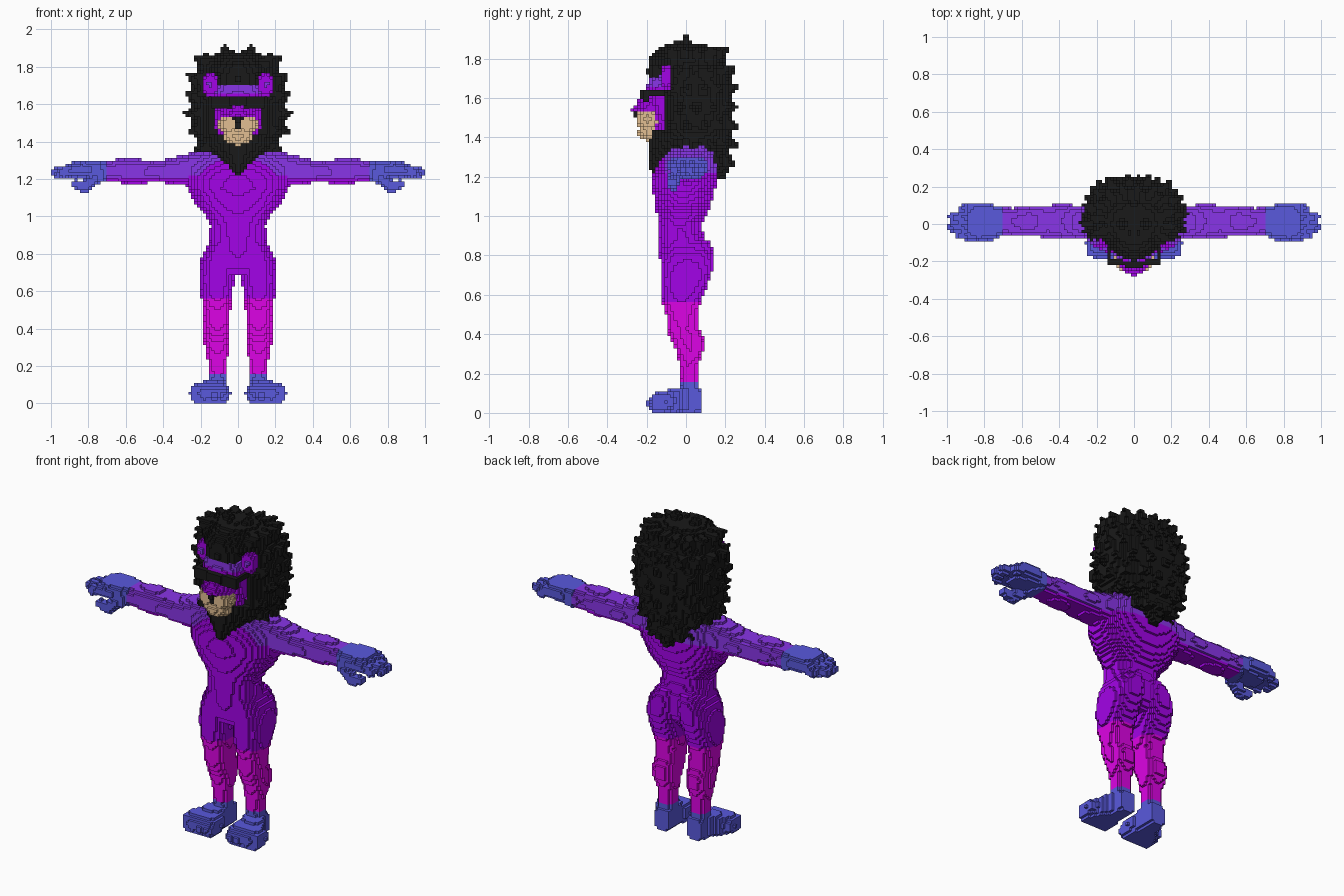
import bpy, math, random
from mathutils import Vector

if "Cube" in bpy.data.objects:
    bpy.data.objects.remove(bpy.data.objects["Cube"])

random.seed(4)
H = 1 / 64                      # edge length of one voxel
grid = {}                       # cell -> part name


def fill(part, lo, hi, test, mirror=False):
    """Claim every free cell in a box whose centre passes the test."""
    r = [range(math.floor(a / H), math.ceil(b / H)) for a, b in zip(lo, hi)]
    for i in r[0]:
        for j in r[1]:
            for k in r[2]:
                if k >= 0 and test((i + .5) * H, (j + .5) * H, (k + .5) * H):
                    grid.setdefault((i, j, k), part)
                    if mirror:
                        grid.setdefault((-1 - i, j, k), part)


def at(rings, t):
    """Interpolated (min, max, min, max) section of a loft."""
    for a, b in zip(rings, rings[1:]):
        if a[0] <= t <= b[0]:
            f = (t - a[0]) / (b[0] - a[0])
            return [u + (v - u) * f for u, v in zip(a[1:], b[1:])]


def loft(part, axis, rings, p=2.3, mirror=False, front_p=None, keep=None):
    """Rounded sections along an axis; each ring is (position, min, max, min, max)."""
    rings = sorted(rings)
    u, v = [n for n in range(3) if n != axis]
    lo, hi = [0] * 3, [0] * 3
    lo[axis], hi[axis] = rings[0][0], rings[-1][0]
    lo[u], hi[u] = min(r[1] for r in rings), max(r[2] for r in rings)
    lo[v], hi[v] = min(r[3] for r in rings), max(r[4] for r in rings)

    def test(*c):
        s = at(rings, c[axis])
        if not s or (keep and not keep(*c)):
            return False
        a = (2 * c[u] - s[0] - s[1]) / max(s[1] - s[0], 1e-6)
        b = (2 * c[v] - s[2] - s[3]) / max(s[3] - s[2], 1e-6)
        e = front_p if front_p and b < 0 else p
        return abs(a) ** e + abs(b) ** e <= 1
    fill(part, lo, hi, test, mirror)


def capsule(part, a, b, ra, rb, mirror=False, keep=None):
    a, b = Vector(a), Vector(b)
    d, r = b - a, max(ra, rb)

    def test(*c):
        if keep and not keep(*c):
            return False
        w = Vector(c) - a
        t = min(1, max(0, w.dot(d) / d.length_squared))
        return (w - d * t).length <= ra + (rb - ra) * t
    fill(part, [min(m, n) - r for m, n in zip(a, b)],
         [max(m, n) + r for m, n in zip(a, b)], test, mirror)


def ball(part, c, r, mirror=False):
    fill(part, [m - n for m, n in zip(c, r)], [m + n for m, n in zip(c, r)],
         lambda *q: sum(((m - n) / s) ** 2 for m, n, s in zip(q, c, r)) <= 1, mirror)


def box(part, lo, hi, mirror=False):
    fill(part, lo, hi, lambda *q: all(l <= m <= h for l, m, h in zip(lo, q, hi)), mirror)


# Face: sunglasses, nose, muzzle, ears, head
box("sunglasses", (.03, -.222, 1.575), (.135, -.18, 1.64), True)
box("sunglasses", (0, -.235, 1.6), (.04, -.18, 1.64), True)
box("sunglasses", (.125, -.222, 1.61), (.145, -.09, 1.64), True)
loft("nose_tip", 2, [(1.475, -.01, .01, -.255, -.15), (1.535, -.036, .036, -.265, -.15)], 4)
loft("nose_bridge", 2, [(1.53, -.095, .095, -.29, -.11), (1.575, -.09, .09, -.255, -.11),
                        (1.63, -.045, .045, -.218, -.1)], 4, front_p=1.3)
ball("muzzle", (.05, -.195, 1.492), (.054, .058, .06), True)
ball("muzzle", (0, -.19, 1.425), (.075, .057, .043))
ball("ear", (.15, -.1, 1.705), (.043, .035, .062), True)
loft("head", 2, [(1.42, -.1, .1, -.15, 0), (1.5, -.125, .125, -.165, 0),
                 (1.58, -.13, .13, -.185, 0), (1.64, -.13, .13, -.2, 0),
                 (1.7, -.11, .11, -.19, 0)], 3)

# Torso
loft("torso", 2, [(.69, -.11, .11, -.11, .08), (.75, -.2, .2, -.13, .11),
                  (.8, -.19, .19, -.134, .11), (.87, -.153, .153, -.137, .1),
                  (.95, -.148, .148, -.14, .08), (1, -.172, .172, -.145, .1),
                  (1.06, -.225, .225, -.155, .13), (1.15, -.27, .27, -.17, .15),
                  (1.22, -.28, .28, -.165, .165), (1.3, -.25, .25, -.125, .16),
                  (1.36, -.2, .2, -.08, .14)])

# Legs
loft("leg", 2, [(.08, .06, .155, -.03, .07), (.15, .06, .155, -.025, .065),
                (.25, .055, .165, -.035, .062), (.32, .045, .18, -.05, .09),
                (.38, .04, .182, -.08, .095), (.43, .04, .18, -.1, .067),
                (.5, .04, .187, -.1, .06), (.56, .032, .195, -.12, .075),
                (.65, .02, .207, -.127, .11), (.72, .008, .207, -.127, .135),
                (.8, .005, .19, -.125, .143), (.86, .01, .15, -.12, .13),
                (.9, .03, .1, -.08, .08)], 2.5, True)

# Feet with toes
loft("foot", 1, [(.078, .065, .15, 0, .13), (0, .06, .17, 0, .14), (-.06, .055, .215, 0, .122),
                 (-.12, .048, .248, 0, .112), (-.165, .048, .252, 0, .1)], 4, True)
for x, y in ((.08, -.162), (.128, -.165), (.176, -.158), (.218, -.145)):
    capsule("foot", (x, -.1, .055), (x, y, .05), .042, .036, True)

# Arms
loft("arm", 0, [(.15, -.1, .13, 1.17, 1.35), (.22, -.09, .11, 1.16, 1.345),
                (.3, -.08, .1, 1.165, 1.33), (.4, -.08, .105, 1.18, 1.3),
                (.46, -.075, .1, 1.183, 1.295), (.56, -.065, .09, 1.17, 1.315),
                (.65, -.06, .085, 1.185, 1.305), (.703, -.06, .09, 1.185, 1.297)], 2.4, True)

# Hands with fingers and thumb
loft("hand", 0, [(.703, -.06, .09, 1.183, 1.298), (.76, -.085, .105, 1.2, 1.302),
                 (.84, -.09, .11, 1.207, 1.302), (.89, -.085, .11, 1.21, 1.29)], 2.8, True)
for y, x in ((.083, .91), (.035, .968), (-.013, .974), (-.058, .93)):
    capsule("hand", (.86, y, 1.258), (x, y, 1.232), .03, .027, True)
capsule("hand", (.74, -.05, 1.22), (.82, -.068, 1.158), .035, .03, True)
capsule("hand", (.82, -.068, 1.158), (.865, -.07, 1.17), .03, .026, True)


# Mane: tapered core open around face and ears, covered in pointed tufts
def clear_of_face(x, y, z):
    face = abs(x) < .15 and y < -.1 and 1.44 < z < 1.69
    ear = .1 < abs(x) < .22 and y < -.075 and 1.64 < z < 1.77
    return not (face or ear)


core = [(z, -w, w, a, b) for z, w, a, b in (
    (1.18, .02, -.17, .2), (1.24, .07, -.187, .215), (1.3, .14, -.192, .22),
    (1.36, .2, -.192, .225), (1.45, .24, -.19, .228), (1.55, .255, -.18, .23),
    (1.66, .255, -.192, .232), (1.74, .232, -.198, .22), (1.8, .2, -.188, .185),
    (1.84, .16, -.155, .13), (1.88, .1, -.1, .08))]
loft("mane", 2, core, 2.7, front_p=1.6, keep=clear_of_face)
for row in range(7):
    z = 1.3 + row * .083
    _, w, y0, y1 = at(core, z)
    for n in range(11):
        a = math.radians(-25 + 230 * (n + .5 * (row % 2)) / 10.5)
        c, s = math.cos(a), math.sin(a)
        p = 2.7 if s > 0 else 1.6
        k = (abs(c) ** p + abs(s) ** p) ** (-1 / p)
        base = Vector((w * c * k, (y0 + y1) / 2 + (y1 - y0) / 2 * s * k, z))
        out = Vector((c, s, 0))
        tip = base + out * random.uniform(.016, .03) + Vector((0, 0, (z - 1.52) * .2))
        capsule("mane", base - out * .045, tip, .065, .013, keep=clear_of_face)
for x, y, z in ((.07, 0, 1.912), (.17, .01, 1.862), (.12, .1, 1.845), (.03, .1, 1.86),
                (.1, -.09, 1.855), (.025, -.05, 1.885)):
    capsule("mane", (x * .85, y, z - .07), (x, y, z), .055, .013, True)

# Materials
colours = {"black": (.01, .01, .01), "violet": (.25, .035, .8), "purple": (.37, .001, .82),
           "magenta": (.72, .001, .78), "blue": (.1, .1, .72), "tan": (.76, .52, .29)}
names = list(colours)
for name, rgb in colours.items():
    bpy.data.materials.new(name).diffuse_color = (*rgb, 1)


def colour(part, x, y, z):
    if part in ("sunglasses", "nose_tip", "mane"):
        return "black"
    if part == "muzzle":
        return "tan"
    if part == "nose_bridge":
        return "purple"
    if part == "head":
        return "violet" if z > 1.66 else "purple"
    if part == "ear":
        return "violet" if y < -.12 else "purple"
    if part == "hand" or z < .15:
        return "blue"
    if part == "torso":             # shoulders only, chest stays purple
        return "violet" if z > 1.22 and y > -.11 else "purple"
    return "magenta" if z < .56 else "purple" if z < 1.2 else "violet"


# Turn the exposed cell sides of each part into a mesh object
for part in sorted(set(grid.values())):
    verts, faces, mats = {}, [], []
    for cell in (c for c, p in grid.items() if p == part):
        m = names.index(colour(part, *[(q + .5) * H for q in cell]))
        for ax in range(3):
            for side in (0, 1):
                near = list(cell)
                near[ax] += 2 * side - 1
                if tuple(near) in grid:
                    continue
                u, v = (ax + 1) % 3, (ax + 2) % 3
                quad = []
                for du, dv in ((0, 0), (1, 0), (1, 1), (0, 1)):
                    q = list(cell)
                    q[ax] += side
                    q[u] += du
                    q[v] += dv
                    quad.append(verts.setdefault(tuple(q), len(verts)))
                faces.append(quad if side else quad[::-1])
                mats.append(m)
    mesh = bpy.data.meshes.new(part)
    mesh.from_pydata([[q * H for q in c] for c in verts], [], faces)
    for name in names:
        mesh.materials.append(bpy.data.materials[name])
    mesh.polygons.foreach_set("material_index", mats)
    mesh.update()
    bpy.context.collection.objects.link(bpy.data.objects.new(part, mesh))

for m in bpy.data.materials:
    if m.users and not m.is_grease_pencil:
        m.use_nodes = True
        m.node_tree.nodes["Principled BSDF"].inputs["Base Color"].default_value = m.diffuse_color
